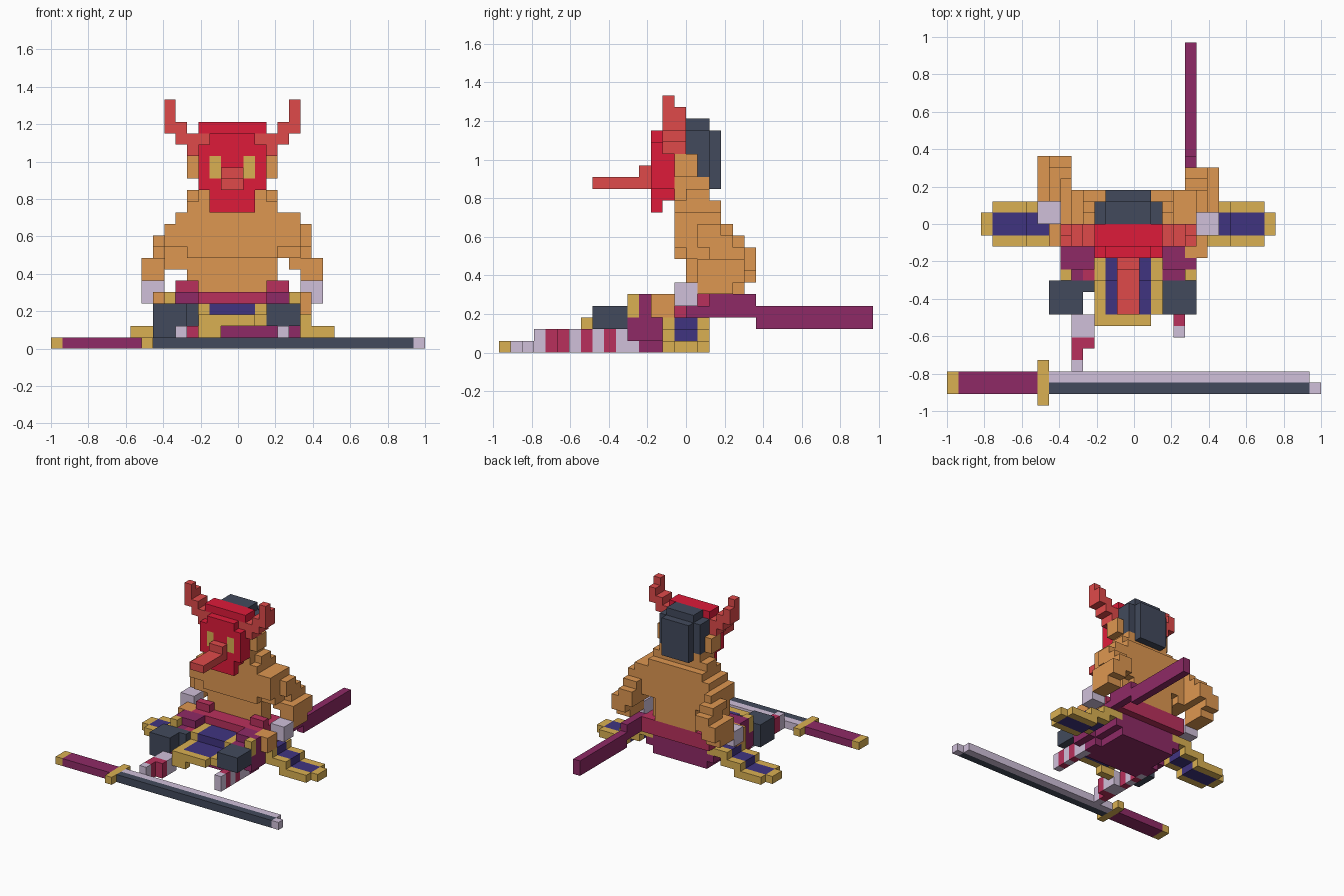
import bpy
import bmesh
from mathutils import Vector

cube = bpy.data.objects.get("Cube")
if cube:
    bpy.data.objects.remove(cube, do_unlink=True)

U = 2 / 33                                  # edge of one block
ORIGIN = Vector((-1, -16 * U, 0))


def material(name, hex_code):
    rgb = [int(hex_code[n:n + 2], 16) / 255 for n in (0, 2, 4)]
    color = [(c / 12.92 if c < .04 else ((c + .055) / 1.055) ** 2.4) for c in rgb] + [1]
    m = bpy.data.materials.new(name)
    m.use_nodes = True
    m.diffuse_color = color
    m.node_tree.nodes["Principled BSDF"].inputs["Base Color"].default_value = color
    return m


MATS = {name: material(name, code) for name, code in {
    "skin": "DE9751", "mask_red": "DE1B3A", "horn_red": "DF4A4A", "charcoal": "424A5C",
    "purple": "8F2A66", "raspberry": "B9305C", "gold": "DAB052", "indigo": "403480",
    "lavender": "D0C0DA"}.items()}

cells = {}                                  # block position -> (part, colour)


def box(part, color, x0, x1, y0, y1, z0, z1):
    """Fill a box of blocks; later boxes repaint earlier ones."""
    for x in range(x0, x1):
        for y in range(y0, y1):
            for z in range(z0, z1):
                cells[x, y, z] = (part, color)


def pair(part, color, x0, x1, *rest):
    """Box plus its copy mirrored about the body's middle at x = 16."""
    box("right_" + part, color, x0, x1, *rest)
    box("left_" + part, color, 32 - x1, 32 - x0, *rest)


# Hips, thighs and sash
box("hips", "purple", 11, 21, 13, 18, 1, 3)
box("hips", "purple", 12, 20, 11, 18, 0, 2)
pair("thigh", "purple", 10, 13, 11, 14, 1, 4)
pair("thigh", "purple", 11, 13, 11, 14, 0, 1)
pair("thigh", "purple", 10, 13, 12, 14, 4, 5)
box("sash", "raspberry", 11, 21, 14, 19, 3, 5)
pair("sash_knot", "raspberry", 11, 13, 15, 16, 4, 6)
box("sash_tail", "raspberry", 12, 13, 11, 12, 1, 4)

# Torso in stacked layers
box("torso", "skin", 12, 20, 16, 18, 5, 8)
box("torso", "skin", 13, 19, 18, 19, 5, 8)
box("torso", "skin", 12, 20, 15, 19, 8, 13)
box("torso", "skin", 12, 20, 16, 18, 13, 14)
box("neck", "skin", 13, 19, 15, 18, 13, 16)

# Shoulders
pair("arm", "skin", 10, 12, 15, 19, 9, 11)
pair("arm", "skin", 11, 12, 15, 19, 11, 12)
pair("arm", "skin", 10, 12, 16, 19, 8, 9)
box("right_arm", "skin", 10, 12, 16, 19, 7, 8)
box("left_arm", "skin", 21, 22, 15, 19, 11, 12)
box("left_arm", "skin", 22, 23, 17, 19, 10, 11)

# Arms bent backwards at the elbow; the right one sits one block further back
for side, outer, step, back in (("right", 8, 1, 1), ("left", 23, -1, 0)):
    def limb(part, color, first, last, y0, y1, z0, z1):
        ends = (outer + first * step, outer + last * step)
        box(side + part, color, min(ends), max(ends) + 1, y0 + back, y1 + back, z0, z1)
    limb("_arm", "skin", 2, 2, 16, 19, 10, 11)
    limb("_arm", "skin", 1, 2, 17, 20, 9, 10)
    limb("_arm", "skin", 1, 2, 18, 21, 8, 9)
    limb("_arm", "skin", 0, 2, 17, 21, 7, 8)
    limb("_arm", "skin", 0, 1, 17, 21, 6, 7)
    limb("_arm", "skin", 0, 1, 17, 20, 5, 6)
    limb("_bracer", "lavender", 0, 1, 15, 17, 4, 6)
    limb("_hand", "skin", 1, 2, 13, 15, 3, 5)

# Head, hair, mask
pair("ear", "skin", 12, 13, 15, 17, 15, 17)
box("hair", "charcoal", 13, 19, 16, 18, 15, 19)
box("hair", "charcoal", 14, 18, 16, 18, 19, 20)
box("hair", "charcoal", 14, 18, 18, 19, 14, 19)
box("mask", "mask_red", 13, 19, 13, 15, 14, 18)
box("mask", "mask_red", 14, 18, 13, 14, 18, 19)
box("mask", "mask_red", 13, 19, 14, 16, 17, 20)
box("mask", "mask_red", 14, 18, 13, 14, 12, 14)
box("mask", "mask_red", 14, 18, 14, 15, 13, 14)
pair("eye", "gold", 14, 15, 13, 14, 15, 17)
box("nose", "horn_red", 15, 17, 8, 13, 14, 15)
box("nose", "horn_red", 15, 17, 12, 13, 15, 16)

# Horns climbing outwards in steps
pair("horn", "horn_red", 12, 13, 14, 16, 17, 19)
pair("horn", "horn_red", 13, 14, 14, 16, 18, 19)
pair("horn", "horn_red", 11, 12, 14, 16, 18, 20)
pair("horn", "horn_red", 10, 11, 14, 16, 19, 21)
pair("horn", "horn_red", 10, 11, 14, 15, 21, 22)

# Front apron, stepping down and forwards
for y0, y1, z in ((8, 11, 2), (11, 14, 3)):
    box("apron", "gold", 13, 19, y0, y1, z, z + 1)
    box("apron", "indigo", 14, 18, y0, y1, z, z + 1)
box("apron", "gold", 13, 18, 7, 8, 2, 3)
box("apron", "gold", 13, 15, 7, 8, 1, 3)
pair("thigh_trim", "gold", 10, 11, 11, 12, 3, 5)

# Side flaps, stepping down and outwards
for a, b, z in ((9, 12, 2), (7, 10, 1), (4, 8, 0)):
    pair("flap", "gold", a, b, 14, 18, z, z + 1)
    pair("flap", "indigo", a, b, 15, 17, z, z + 1)
pair("flap", "gold", 3, 4, 15, 17, 0, 1)

# Knee guards and striped shins
box("right_knee_guard", "charcoal", 9, 12, 8, 11, 1, 4)
box("right_knee_guard", "charcoal", 12, 13, 10, 11, 2, 4)
box("left_knee_guard", "charcoal", 19, 22, 8, 11, 2, 4)
for y in range(3, 12):
    stripe = "raspberry" if y in (4, 5, 8, 10) else "lavender"
    box("right_shin", stripe, 11, 13 if 4 < y < 8 else 12, y, y + 1, 0, 2)
for y in range(6, 12):
    stripe = "raspberry" if y in (7, 9) else "lavender"
    box("left_shin", stripe, 20, 21, y, y + 1, 0, 2)

# Scabbard at the left hip
box("scabbard", "purple", 21, 22, 16, 22, 3, 4)
box("scabbard", "purple", 21, 22, 18, 22, 4, 5)
box("scabbard", "purple", 21, 22, 22, 32, 2, 4)

# Sword lying in front
box("sword_pommel", "gold", 0, 1, 1, 3, 0, 1)
box("sword_grip", "purple", 1, 8, 1, 3, 0, 1)
box("sword_guard", "gold", 8, 9, 0, 4, 0, 1)
box("sword_blade", "charcoal", 9, 32, 1, 2, 0, 1)
box("sword_blade", "lavender", 9, 32, 2, 3, 0, 1)
box("sword_tip", "lavender", 32, 33, 1, 2, 0, 1)


def build(part):
    """Skin the open sides of a part's blocks and merge flat regions."""
    bm = bmesh.new()
    mesh = bpy.data.meshes.new(part)
    colors = sorted({c for p, c in cells.values() if p == part})
    for c in colors:
        mesh.materials.append(MATS[c])
    for pos, (owner, color) in cells.items():
        if owner != part:
            continue
        for axis in range(3):
            for sign in (-1, 1):
                n = Vector([sign * (axis == a) for a in range(3)])
                if tuple(int(v) for v in Vector(pos) + n) in cells:
                    continue
                s = Vector([float((axis + 1) % 3 == a) for a in range(3)])
                t = n.cross(s)
                mid = Vector(pos) + Vector((.5, .5, .5)) + n / 2
                corners = [mid + (s * a + t * b) / 2
                           for a, b in ((-1, -1), (1, -1), (1, 1), (-1, 1))]
                face = bm.faces.new([bm.verts.new(ORIGIN + c * U) for c in corners])
                face.material_index = colors.index(color)
    bmesh.ops.remove_doubles(bm, verts=bm.verts, dist=U / 100)
    bmesh.ops.dissolve_limit(bm, angle_limit=.01, verts=bm.verts, edges=bm.edges,
                             delimit={'MATERIAL'})
    bm.to_mesh(mesh)
    bm.free()
    bpy.context.collection.objects.link(bpy.data.objects.new(part, mesh))


for part in sorted({p for p, c in cells.values()}):
    build(part)
